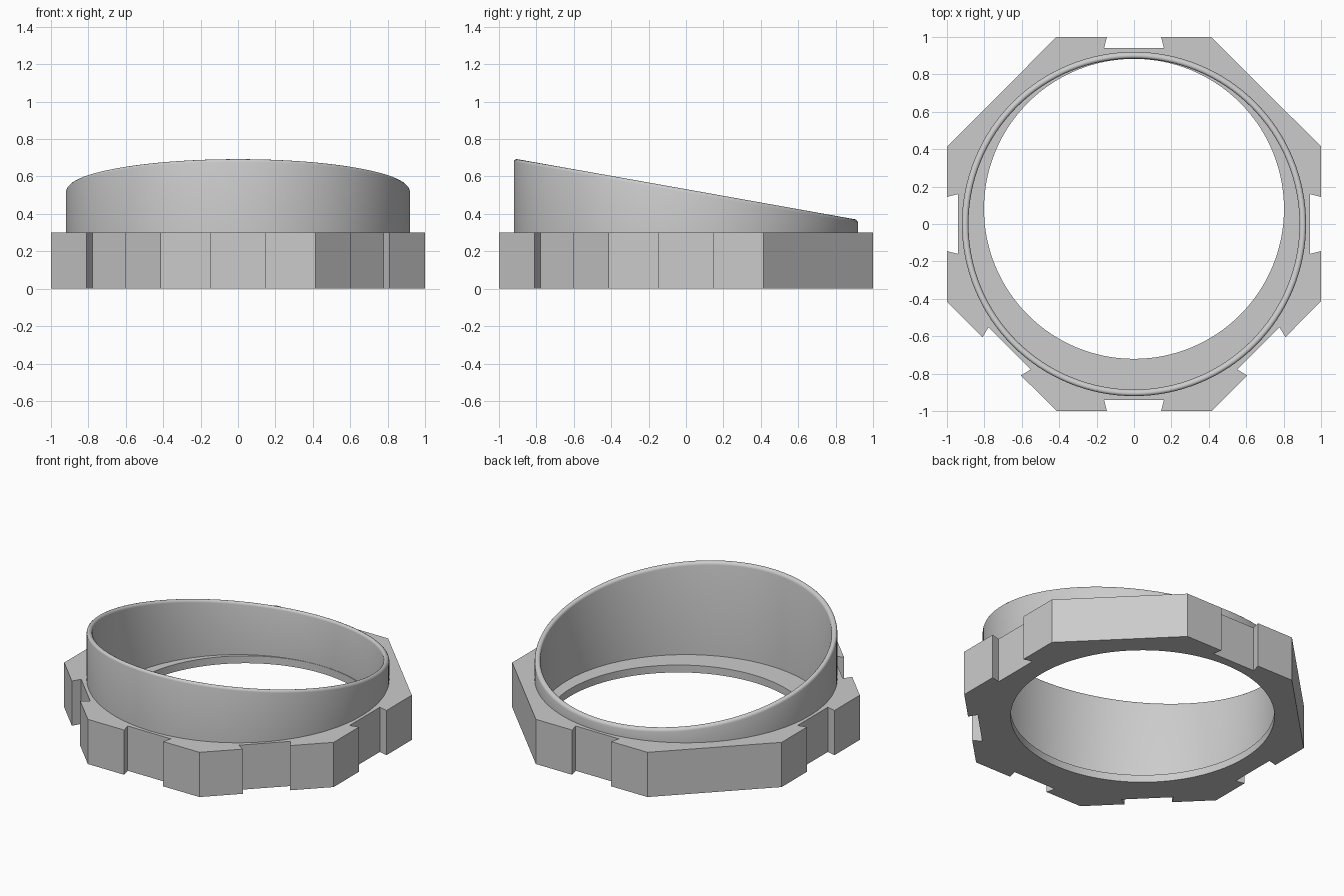
import bpy, bmesh
from math import sin, cos, pi, radians
from mathutils import Matrix, Vector

cube = bpy.data.objects.get("Cube")
if cube:
    bpy.data.objects.remove(cube, do_unlink=True)

SEGMENTS = 128
BASE_TOP, FLOOR = 0.3, 0.05
R_OUT, R_IN = 0.92, 0.885
HOLE_R, HOLE_Y = 0.802, 0.081

grey = bpy.data.materials.new("plain_grey")
grey.use_nodes = True
colour = (0.6, 0.6, 0.6, 1)
grey.diffuse_color = colour
grey.node_tree.nodes["Principled BSDF"].inputs["Base Color"].default_value = colour

bm = bmesh.new()


def circle(r, height, cy=0):
    """Ring of vertices; height is a function of y."""
    ring = []
    for i in range(SEGMENTS):
        a = 2 * pi * i / SEGMENTS
        y = cy + r * sin(a)
        ring.append(bm.verts.new((r * cos(a), y, height(y))))
    return ring


def outline(z):
    """Octagon with dovetail notches on all but the two back diagonal sides."""
    corner = 0.414
    notch = [(1, -0.145), (0.94, -0.16), (0.94, 0.16), (1, 0.145)]
    ring = []
    for side in range(8):
        pts = [(1, -corner)] + ([] if side in (1, 3) else notch)
        turn = Matrix.Rotation(side * pi / 4, 3, 'Z')
        ring += [bm.verts.new(turn @ Vector((x, y, z))) for x, y in pts]
    return ring


def wall(a, b):
    for i in range(len(a)):
        j = (i + 1) % len(a)
        bm.faces.new((a[i], a[j], b[j], b[i]))


def flat_fill(*rings):
    edges = []
    for ring in rings:
        for i, v in enumerate(ring):
            w = ring[(i + 1) % len(ring)]
            edges.append(bm.edges.get((v, w)) or bm.edges.new((v, w)))
    bmesh.ops.triangle_fill(bm, edges=edges, use_beauty=True)


def level(z):
    return lambda y: z


def slope(drop):
    return lambda y: 0.532 - 0.178 * y - drop


# Octagonal base with an off-centre hole in its thin floor
base_low, base_high = outline(0), outline(BASE_TOP)
hole_low = circle(HOLE_R, level(0), HOLE_Y)
hole_high = circle(HOLE_R, level(FLOOR), HOLE_Y)
wall(base_low, base_high)
wall(hole_low, hole_high)

# Collar with a slanted, rounded rim
mid, half = (R_OUT + R_IN) / 2, (R_OUT - R_IN) / 2
collar_low = circle(R_OUT, level(BASE_TOP))
cavity_low = circle(R_IN, level(FLOOR))
rim = [circle(mid + half * cos(pi * k / 6), slope(half * (1 - sin(pi * k / 6))))
       for k in range(7)]
rings = [collar_low] + rim + [cavity_low]
for a, b in zip(rings, rings[1:]):
    wall(a, b)

# Flat underside, floor ledge and base top
flat_fill(base_low, hole_low)
flat_fill(cavity_low, hole_high)
flat_fill(base_high, collar_low)

bmesh.ops.recalc_face_normals(bm, faces=bm.faces[:])
mesh = bpy.data.meshes.new("octagonal_collar_ring")
bm.to_mesh(mesh)
bm.free()
mesh.materials.append(grey)
body = bpy.data.objects.new("octagonal_collar_ring", mesh)
bpy.context.collection.objects.link(body)
bpy.context.view_layer.objects.active = body
body.select_set(True)
bpy.ops.object.shade_smooth_by_angle(angle=radians(35))
